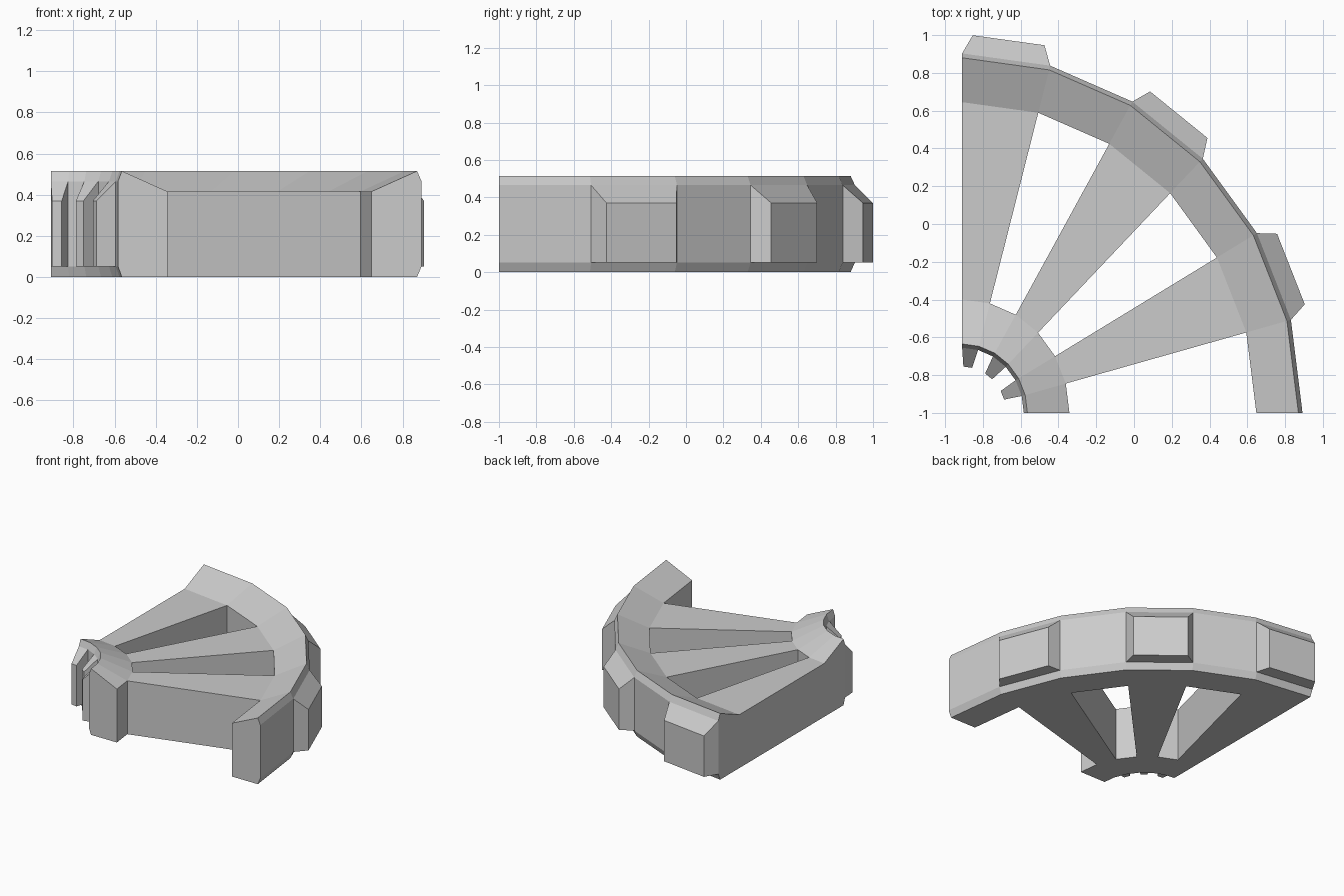
import bpy, bmesh
from math import cos, sin, radians

if "Cube" in bpy.data.objects:
    bpy.data.objects.remove(bpy.data.objects["Cube"])

CX, CY = -0.91, -1.0      # wheel centre
XS = 0.947                # the wheel is slightly squashed in x
STEP = 15                 # degrees per sector

# Cross-section of the wheel: (radius, z), dished on top
PROFILE = [(0.365, 0), (0.6, 0), (1.645, 0), (1.88, 0),
           (1.903, 0.052), (1.903, 0.465), (1.88, 0.515), (1.645, 0.415),
           (0.6, 0.415), (0.365, 0.515), (0.345, 0.465), (0.345, 0.052)]
WHOLE = list(range(12))
HUB = [0, 1, 8, 9, 10, 11]
RIM = [2, 3, 4, 5, 6, 7]
WALL = [1, 2, 7, 8]
RIM_BAND, HOLE_BAND = {4, 5}, {10, 11}

bm = bmesh.new()


def vert(r, z, deg):
    a = radians(deg)
    return bm.verts.new((CX + XS * r * cos(a), CY + r * sin(a), z))


rings = [[vert(r, z, i * STEP) for r, z in PROFILE] for i in range(7)]


def tooth(i, lo, hi, tip_r):
    """Tapered tooth grown from one band face, with a sloping top."""
    a, b = rings[i], rings[i + 1]
    base = [a[lo], b[lo], b[hi], a[hi]]
    d0, d1 = i * STEP + 1.7, (i + 1) * STEP - 1.7
    tip = [vert(tip_r, z, d) for z, d in
           ((0.052, d0), (0.052, d1), (0.37, d1), (0.37, d0))]
    for k in range(4):
        n = (k + 1) % 4
        bm.faces.new((base[k], base[n], tip[n], tip[k]))
    bm.faces.new(tip)


def sweep(i, loop):
    """Skin a profile loop across sector i; solid sectors carry the teeth."""
    a, b = rings[i], rings[i + 1]
    for p, q in zip(loop, loop[1:] + loop[:1]):
        if i % 2 and {p, q} == RIM_BAND:
            tooth(i, 4, 5, 2.0)
        elif i % 2 and {p, q} == HOLE_BAND:
            tooth(i, 11, 10, 0.245)
        else:
            bm.faces.new((a[p], a[q], b[q], b[p]))


# Alternate slotted sectors and solid spokes
for i in range(6):
    if i % 2:
        sweep(i, WHOLE)
    else:
        sweep(i, HUB)
        sweep(i, RIM)

# Spoke side walls inside the slots
for i in range(1, 6):
    bm.faces.new([rings[i][k] for k in WALL])

# Cut ends of the quarter wheel
bm.faces.new([rings[0][k] for k in HUB])
bm.faces.new([rings[0][k] for k in RIM])
bm.faces.new([rings[6][k] for k in WHOLE])

bmesh.ops.recalc_face_normals(bm, faces=bm.faces[:])
mesh = bpy.data.meshes.new("quarter_gear_wheel")
bm.to_mesh(mesh)
bm.free()
obj = bpy.data.objects.new("quarter_gear_wheel", mesh)
bpy.context.collection.objects.link(obj)
